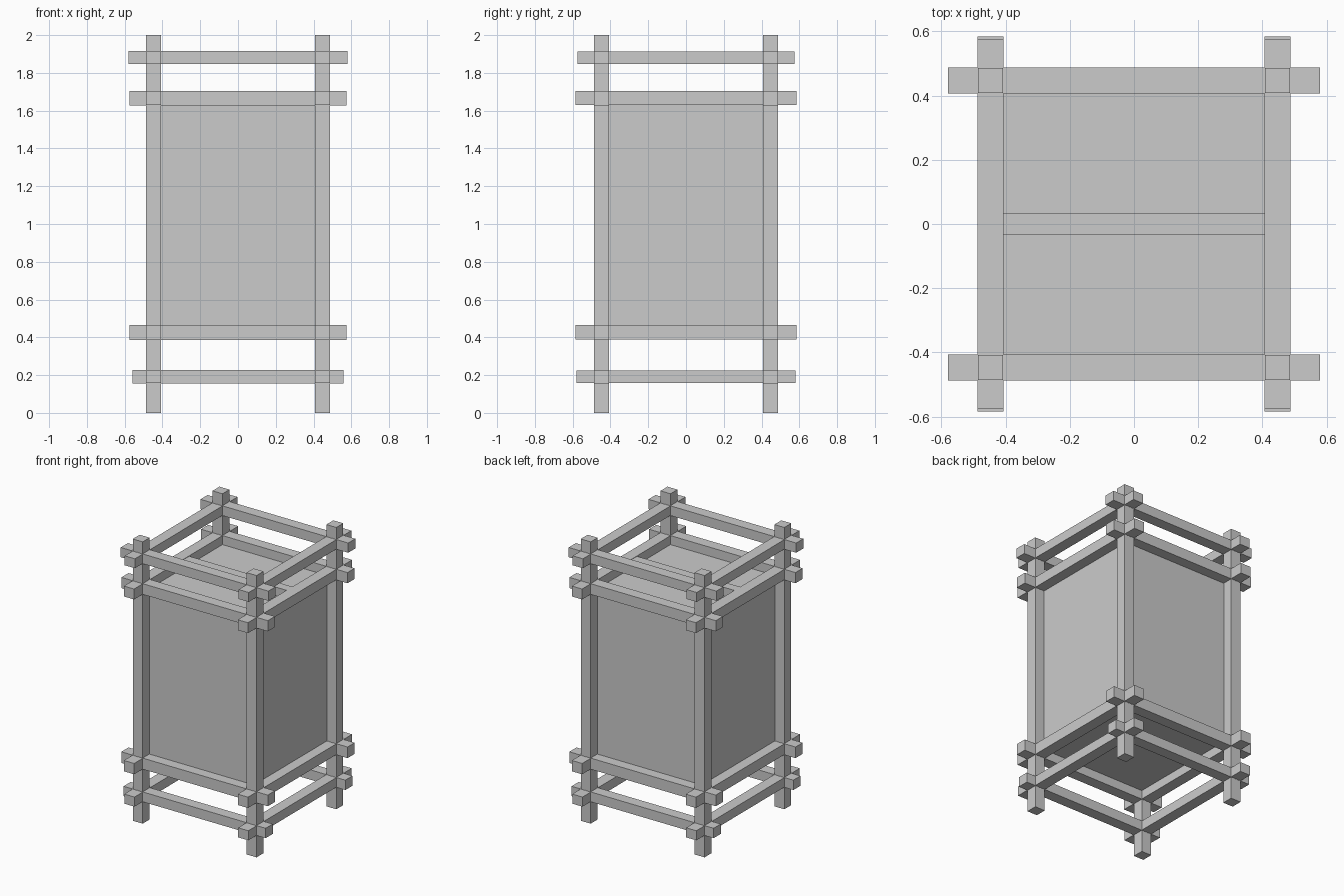
import bpy

if "Cube" in bpy.data.objects:
    bpy.data.objects.remove(bpy.data.objects["Cube"])


def box(name, x, y, z):
    """Box from (min, max) ranges on each axis."""
    bpy.ops.mesh.primitive_cube_add(
        size=1, location=[(a + b) / 2 for a, b in (x, y, z)])
    ob = bpy.context.object
    ob.name = name
    ob.scale = [b - a for a, b in (x, y, z)]
    bpy.ops.object.transform_apply(location=False, rotation=False, scale=True)
    return ob


C = 0.447      # post centre offset
P = 0.039      # post half width
R = 0.040      # rail half width

# Four corner posts
for sx, side in ((-1, "left"), (1, "right")):
    for sy, end in ((-1, "front"), (1, "back")):
        box(f"{end}_{side}_post", (sx * C - P, sx * C + P),
            (sy * C - P, sy * C + P), (0, 2))

# Four tiers of crossing rails: name, z range, half length along x, half length along y
tiers = [
    ("foot", 0.156, 0.226, 0.558, 0.580),
    ("lower", 0.387, 0.466, 0.575, 0.584),
    ("upper", 0.1628 * 10, 1.704, 0.575, 0.584),
    ("top", 1.846, 1.915, 0.580, 0.575),
]
for name, z0, z1, lx, ly in tiers:
    for s, end, side in ((-1, "front", "left"), (1, "back", "right")):
        box(f"{name}_{end}_rail", (-lx, lx), (s * C - R, s * C + R), (z0, z1))
        box(f"{name}_{side}_rail", (s * C - R, s * C + R), (-ly, ly),
            (z0 + 0.001, z1 - 0.001))

# Paper lantern body set inside the frame
box("lantern_body", (-0.412, 0.412), (-0.412, 0.412), (0.45, 1.64))

# Crossbar over the body
box("top_crossbar", (-0.41, 0.41), (-0.032, 0.034), (1.63, 1.70))
